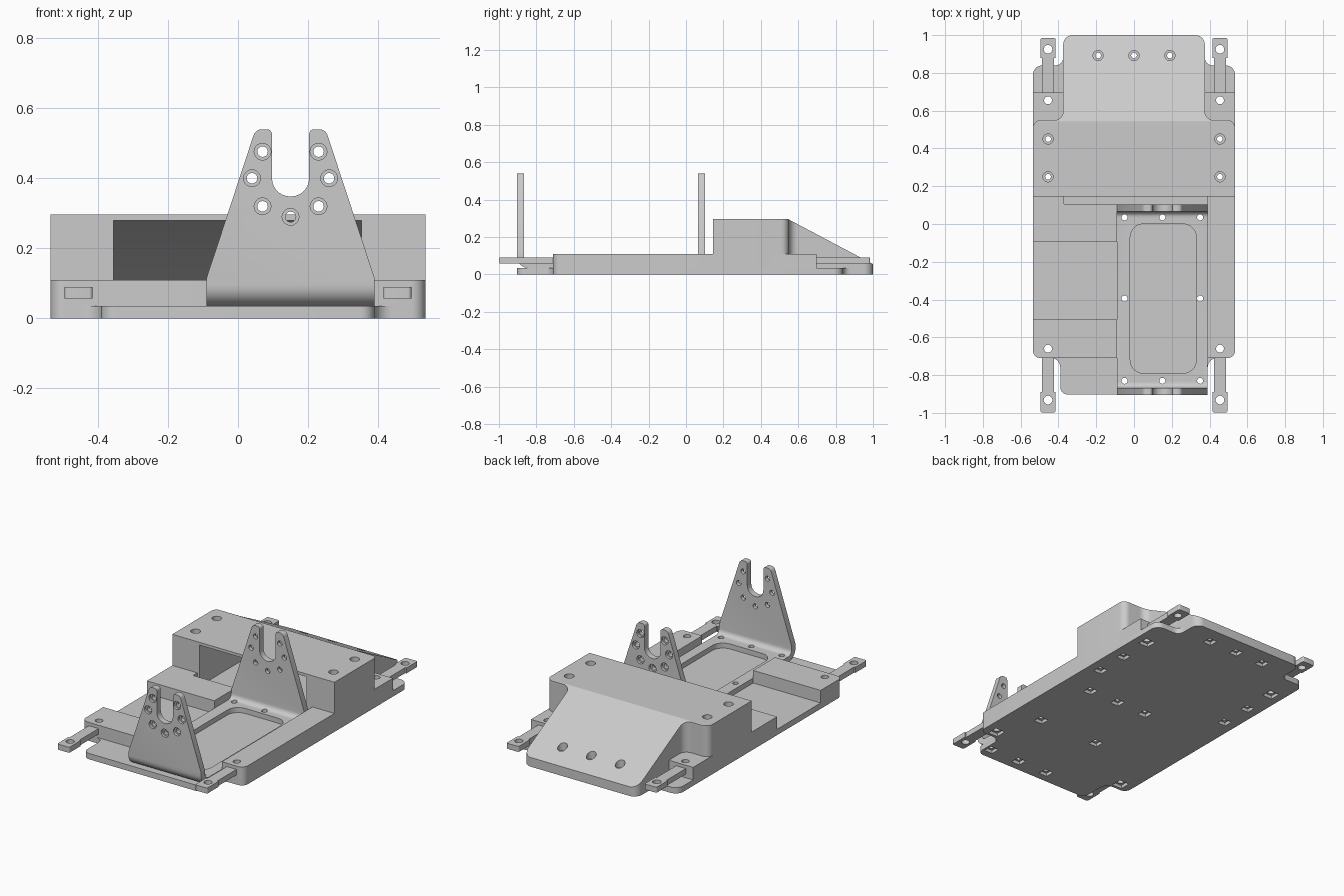
import bpy, bmesh, math
from mathutils import Vector

cube = bpy.data.objects.get("Cube")
if cube:
    bpy.data.objects.remove(cube, do_unlink=True)

grey = bpy.data.materials.new("plain grey")
grey.use_nodes = True
grey.diffuse_color = (0.6, 0.6, 0.6, 1)
grey.node_tree.nodes["Principled BSDF"].inputs["Base Color"].default_value = grey.diffuse_color

AXES = {"x": lambda a, b, t: (t, a, b),
        "y": lambda a, b, t: (a, t, b),
        "z": lambda a, b, t: (a, b, t)}


def rounded(corners, seg=7):
    """Outline from corners (a, b[, radius]), with arcs at the rounded ones."""
    out = []
    n = len(corners)
    for i, c in enumerate(corners):
        p = Vector(c[:2])
        r = c[2] if len(c) > 2 else 0
        if not r:
            out.append(p)
            continue
        u = (Vector(corners[i - 1][:2]) - p).normalized()
        v = (Vector(corners[(i + 1) % n][:2]) - p).normalized()
        half = u.angle(v) / 2
        centre = p + (u + v).normalized() * (r / math.sin(half))
        s = p + u * (r / math.tan(half)) - centre
        e = p + v * (r / math.tan(half)) - centre
        total = s.angle_signed(e)
        for k in range(seg + 1):
            a = -total * k / seg
            out.append(centre + Vector((s.x * math.cos(a) - s.y * math.sin(a),
                                        s.x * math.sin(a) + s.y * math.cos(a))))
    return out


def add_prism(bm, outline, lo, hi, axis="z"):
    rings = [[bm.verts.new(AXES[axis](p[0], p[1], t)) for p in outline] for t in (lo, hi)]
    bm.faces.new(rings[0])
    bm.faces.new(rings[1][::-1])
    for i in range(len(outline)):
        j = (i + 1) % len(outline)
        bm.faces.new((rings[0][j], rings[0][i], rings[1][i], rings[1][j]))


def finish(bm, name):
    bmesh.ops.recalc_face_normals(bm, faces=bm.faces)
    me = bpy.data.meshes.new(name)
    bm.to_mesh(me)
    bm.free()
    me.materials.append(grey)
    ob = bpy.data.objects.new(name, me)
    bpy.context.collection.objects.link(ob)
    return ob


def prism(name, corners, lo, hi, axis="z"):
    bm = bmesh.new()
    add_prism(bm, rounded(corners), lo, hi, axis)
    return finish(bm, name)


def box(a0, a1, b0, b1, r=0):
    return [(a0, b0, r), (a1, b0, r), (a1, b1, r), (a0, b1, r)]


def circle(a, b, r, n=20):
    return [(a + r * math.cos(math.tau * k / n), b + r * math.sin(math.tau * k / n))
            for k in range(n)]


def mirrored(half):
    """Closed outline from its +x half, listed front to back."""
    return half + [(-c[0],) + tuple(c[1:]) for c in reversed(half)]


def boolean(ob, cutter, operation="DIFFERENCE", keep=False):
    mod = ob.modifiers.new("cut", "BOOLEAN")
    mod.operation, mod.solver, mod.object = operation, "EXACT", cutter
    bpy.context.view_layer.objects.active = ob
    bpy.ops.object.modifier_apply(modifier=mod.name)
    if not keep:
        bpy.data.objects.remove(cutter, do_unlink=True)


FLOOR, DECK, ROOF, W = 0.035, 0.11, 0.296, 0.535

# Base plate with narrow ends
base = prism("base_plate", mirrored([
    (0.39, -0.903, 0.04), (0.39, -0.71, 0.05), (W, -0.71, 0.04), (W, 0.84, 0.05),
    (0.375, 0.84, 0.04), (0.375, 1.0, 0.05)]), 0, FLOOR)

# Raised deck areas
parts = [
    base,
    prism("left_rail", [(0.39, -0.71), (W, -0.71, 0.04), (W, 0.145), (0.39, 0.145)], FLOOR, DECK),
    prism("front_block", [(-W, -0.71, 0.04), (-0.09, -0.71), (-0.09, -0.505), (-W, -0.505)],
          FLOOR, DECK),
    prism("middle_block", [(-W, -0.095), (-0.09, -0.095), (-0.09, 0.105), (-0.37, 0.105),
                           (-0.37, 0.145), (-W, 0.145)], FLOOR, DECK),
]
for side, s in (("left", 1), ("right", -1)):
    parts.append(prism(side + "_rear_shoulder",
                       box(*sorted((s * 0.37, s * W)), 0.45, 0.697), FLOOR, DECK))

# Hollow hood with a sloping back
hood = prism("hood", mirrored([
    (W, 0.145), (W, 0.55, 0.04), (0.375, 0.55, 0.045), (0.375, 1.0, 0.05)]), FLOOR, ROOF)
boolean(hood, prism("slope_cutter", [(0.545, ROOF), (1.1, 0.002), (1.1, 0.5), (0.545, 0.5)],
                    -1, 1, "x"))
boolean(hood, prism("cavity_cutter", [(0.1, 0), (0.1, 0.279), (0.53, 0.279), (0.85, 0.108),
                                      (0.85, 0)], -0.355, 0.352, "x"))
parts.append(hood)

# Bent cradle: U-shaped sheet trimmed to the forked outline
cradle = prism("cradle", [
    (-0.904, FLOOR, 0.06), (0.102, FLOOR, 0.06), (0.102, 0.6), (0.065, 0.6),
    (0.065, 0.065, 0.03), (-0.867, 0.065, 0.03), (-0.867, 0.6), (-0.904, 0.6)],
    -0.12, 0.42, "x")
MID = 0.15
fork = [(0.24, 0), (0.24, 0.115), (0.1, 0.54, 0.025), (0.053, 0.54, 0.015), (0.053, 0.348, 0.052)]
fork = [(MID + c[0],) + c[1:] for c in fork] + [(MID - c[0],) + c[1:] for c in reversed(fork)]
boolean(cradle, prism("fork_trim", fork, -1, 1, "y"), "INTERSECT")
boolean(cradle, prism("window_cutter", box(-0.02, 0.33, -0.79, 0.0, 0.07), 0, 0.2))

# Fork holes with counterbores on the outer faces
fork_holes = [(MID, 0.29)] + [(MID + s * dx, z) for s in (1, -1)
                              for dx, z in ((0.08, 0.476), (0.11, 0.4), (0.08, 0.32))]
for r, lo, hi in ((0.015, -1, 1), (0.024, -1, -0.889), (0.024, 0.087, 1)):
    bm = bmesh.new()
    for x, z in fork_holes:
        add_prism(bm, circle(x, z, r), lo, hi, "y")
    boolean(cradle, finish(bm, "fork_hole_cutter"))
parts.append(cradle)

# Vertical screw holes: x, y, radius, counterbore floor (or None)
screws = []
for s in (1, -1):
    screws += [(s * 0.455, y, 0.021, None) for y in (-0.66, 0.655)]
    screws += [(s * 0.455, y, 0.015, ROOF - 0.03) for y in (0.25, 0.45)]
    screws += [(MID + s * 0.2, y, 0.016, None) for y in (0.035, -0.395, -0.83)]
screws += [(MID, y, 0.016, None) for y in (0.035, -0.83)]
screws += [(x, 0.892, 0.015, 0.08) for x in (-0.19, 0, 0.19)]

bm = bmesh.new()
for x, y, r, bore in screws:
    add_prism(bm, circle(x, y, r), -0.1, 0.4)
shafts = finish(bm, "shaft_cutter")
bm = bmesh.new()
for x, y, r, bore in screws:
    if bore:
        add_prism(bm, circle(x, y, 0.027), bore, 0.4)
bores = finish(bm, "bore_cutter")
for ob in parts:
    boolean(ob, shafts, keep=True)
boolean(hood, bores)
bpy.data.objects.remove(shafts, do_unlink=True)

# Square nut pockets underneath
bm = bmesh.new()
for x, y, r, bore in screws:
    h = r + 0.012
    add_prism(bm, rounded(box(x - h, x + h, y - h, y + h)), -0.1, 0.02)
boolean(base, finish(bm, "nut_pocket_cutter"))

# Four mounting tabs: narrow neck and drilled wide end
for side, s in (("left", 1), ("right", -1)):
    for end, tip, wide, root, hole in (("front", -0.998, -0.89, -0.68, -0.932),
                                       ("rear", 0.985, 0.88, 0.66, 0.925)):
        a, b = 0.415, 0.495
        tab = prism(f"{side}_{end}_tab", [
            (s * a, tip, 0.01), (s * b, tip, 0.01), (s * b, wide), (s * 0.487, wide),
            (s * 0.487, root), (s * 0.423, root), (s * 0.423, wide), (s * a, wide)],
            0.057, 0.09)
        bm = bmesh.new()
        for y, r in ((hole, 0.023), (-0.66 if s and tip < 0 else 0.655, 0.021)):
            add_prism(bm, circle(s * 0.455, y, r), 0, 0.2)
        boolean(tab, finish(bm, "tab_hole_cutter"))
        parts.append(tab)

# Smooth the curved walls, keep edges sharp
for ob in bpy.context.scene.objects:
    ob.select_set(ob in parts)
bpy.context.view_layer.objects.active = parts[0]
bpy.ops.object.shade_smooth_by_angle(angle=math.radians(30))
